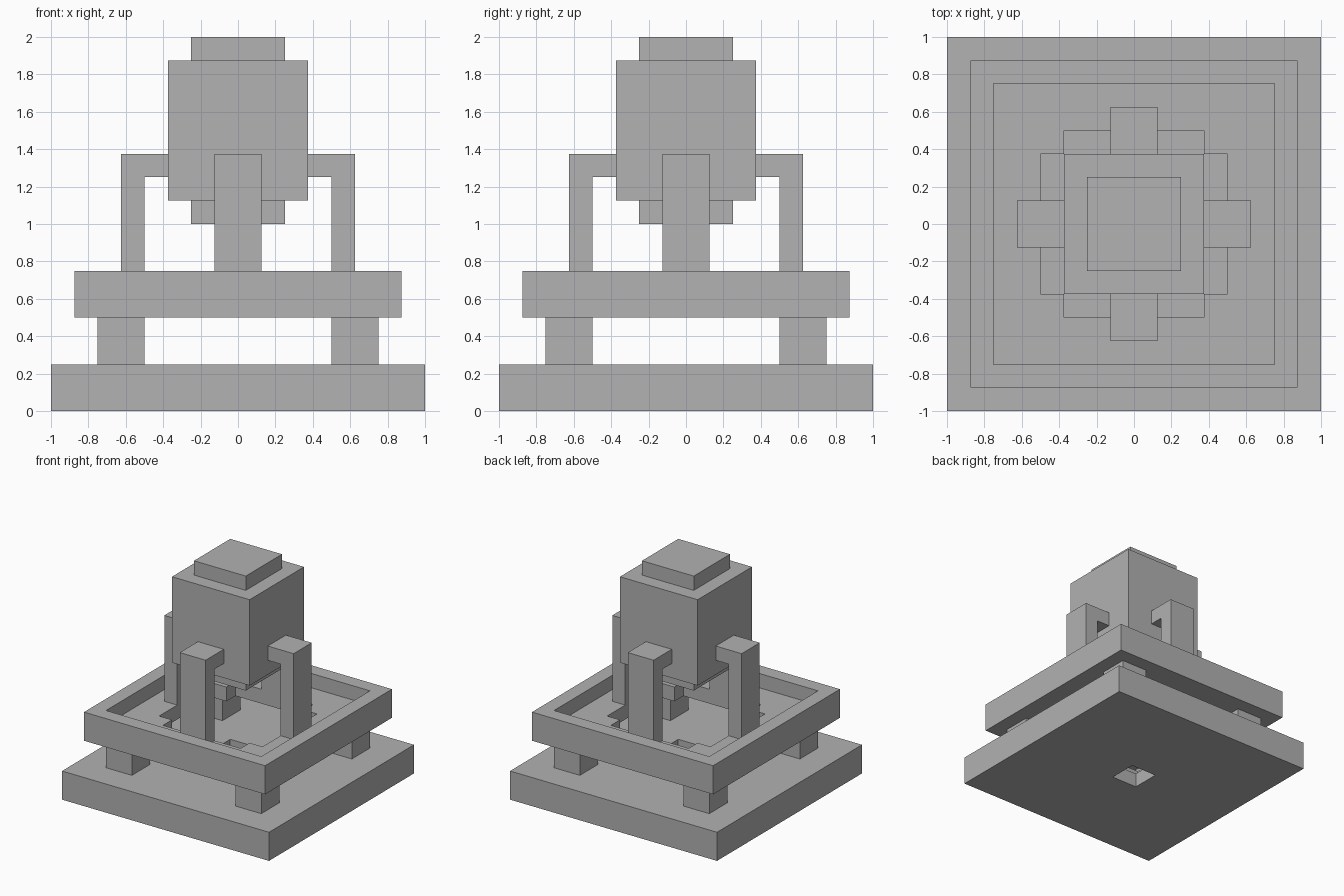
import bpy
import bmesh
from math import pi
from mathutils import Matrix

default = bpy.data.objects.get("Cube")
if default:
    bpy.data.objects.remove(default, do_unlink=True)

stone = bpy.data.materials.new("plain_grey")
stone.use_nodes = True
GREY = (0.445, 0.445, 0.445, 1)
stone.diffuse_color = GREY
stone.node_tree.nodes["Principled BSDF"].inputs["Base Color"].default_value = GREY

U = 0.125  # modelling grid step


def finish(name, bm):
    bmesh.ops.recalc_face_normals(bm, faces=bm.faces)
    mesh = bpy.data.meshes.new(name)
    bm.to_mesh(mesh)
    bm.free()
    mesh.materials.append(stone)
    obj = bpy.data.objects.new(name, mesh)
    bpy.context.collection.objects.link(obj)
    return obj


def box(name, half_x, half_y, z0, z1, x=0, y=0):
    """Box in grid steps, given half widths, height range and centre."""
    bm = bmesh.new()
    size = Matrix.Diagonal((2 * half_x * U, 2 * half_y * U, (z1 - z0) * U, 1))
    place = Matrix.Translation((x * U, y * U, (z0 + z1) / 2 * U))
    bmesh.ops.create_cube(bm, size=1, matrix=place @ size)
    return finish(name, bm)


def cut(target, half_x, half_y, z0, z1):
    """Subtract a centred box from the target."""
    cutter = box("cutter", half_x, half_y, z0, z1)
    cutter.hide_render = True
    mod = target.modifiers.new("cut", "BOOLEAN")
    mod.operation = "DIFFERENCE"
    mod.solver = "EXACT"
    mod.object = cutter
    bpy.context.view_layer.objects.active = target
    bpy.ops.object.modifier_apply(modifier=mod.name)
    bpy.data.objects.remove(cutter, do_unlink=True)


# Base slab with a stepped drain hole
base = box("base", 8, 8, 0, 2)
cut(base, 2, 2, 1, 3)
cut(base, 1, 1, -1, 3)

# Four feet between base and tray
for x, side in ((5, "left"), (-5, "right")):
    for y, end in ((-5, "front"), (5, "back")):
        box(f"{end}_{side}_foot", 1, 1, 2, 4, x, y)

# Rimmed tray with a notched square opening in its floor
tray = box("tray", 7, 7, 4, 6)
cut(tray, 6, 6, 5, 7)
cut(tray, 4, 3, 3, 7)
cut(tray, 3, 4, 3, 7)

# Hooked brackets holding the body, one per side
HOOK = [(5, 5), (5, 11), (3, 11), (3, 10), (4, 10), (4, 5)]
for i, side in enumerate(("left", "back", "right", "front")):
    bm = bmesh.new()
    face = bm.faces.new([bm.verts.new((r * U, -U, z * U)) for r, z in HOOK])
    new = bmesh.ops.extrude_face_region(bm, geom=[face])["geom"]
    bmesh.ops.translate(bm, vec=(0, 2 * U, 0),
                        verts=[g for g in new if isinstance(g, bmesh.types.BMVert)])
    bmesh.ops.rotate(bm, verts=bm.verts, matrix=Matrix.Rotation(i * pi / 2, 3, "Z"))
    finish(f"{side}_bracket", bm)

# Suspended body with smaller blocks above and below
box("body_bottom", 2, 2, 8, 9)
box("body", 3, 3, 9, 15)
box("body_cap", 2, 2, 15, 16)
